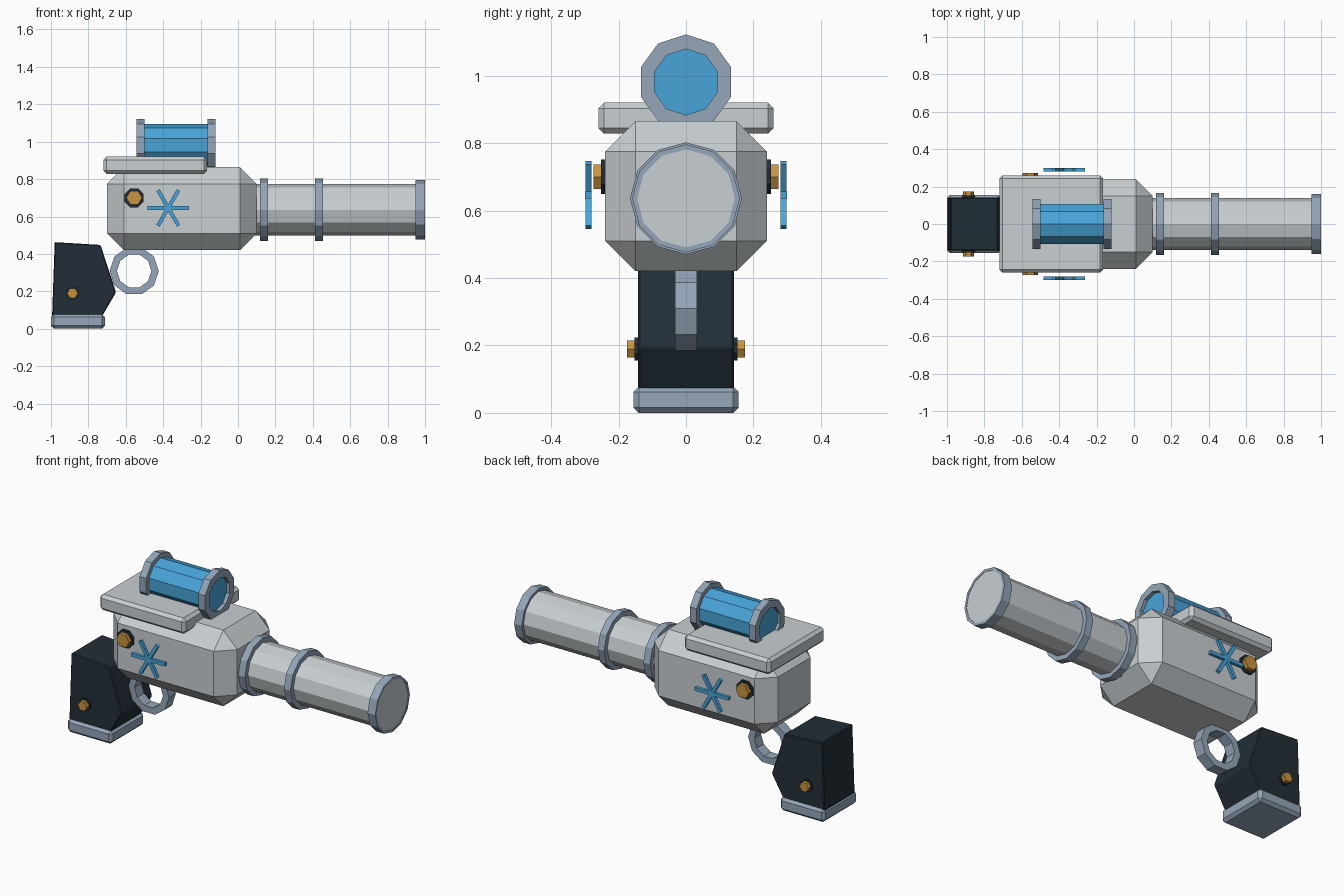
import bpy, bmesh, math
from mathutils import Vector

if "Cube" in bpy.data.objects:
    bpy.data.objects.remove(bpy.data.objects["Cube"])


def material(name, rgb):
    m = bpy.data.materials.new(name)
    m.diffuse_color = (*rgb, 1)
    m.use_nodes = True
    m.node_tree.nodes["Principled BSDF"].inputs["Base Color"].default_value = m.diffuse_color
    return m


LIGHT = material("light grey", (0.58, 0.62, 0.64))
STEEL = material("blue steel", (0.30, 0.38, 0.48))
BLUE = material("bright blue", (0.065, 0.376, 0.70))
DARK = material("dark slate", (0.016, 0.027, 0.038))
GOLD = material("gold", (0.58, 0.29, 0.05))


def finish(name, bm, mat, bevel=0):
    if bevel:
        bmesh.ops.bevel(bm, geom=bm.edges[:], offset=bevel, segments=1,
                        affect='EDGES', clamp_overlap=True)
    bmesh.ops.recalc_face_normals(bm, faces=bm.faces[:])
    me = bpy.data.meshes.new(name)
    bm.to_mesh(me)
    bm.free()
    me.materials.append(mat)
    ob = bpy.data.objects.new(name, me)
    bpy.context.collection.objects.link(ob)
    return ob


def box(name, lo, hi, mat, bevel=0):
    bm = bmesh.new()
    bmesh.ops.create_cube(bm, size=1)
    for v in bm.verts:
        v.co = Vector([(l + h) / 2 + c * (h - l) for c, l, h in zip(v.co, lo, hi)])
    return finish(name, bm, mat, bevel)


def ngon(cu, cz, r, n, turn=0):
    return [(cu + r * math.cos(turn + math.tau * i / n),
             cz + r * math.sin(turn + math.tau * i / n)) for i in range(n)]


def extrude(name, outer, axis, a, b, mat, inner=None, bevel=0):
    """Extrude a profile (u, z) along x or y; an inner profile makes a ring."""
    bm = bmesh.new()

    def loop(pts, t):
        return [bm.verts.new((t, u, z) if axis == 'x' else (u, t, z)) for u, z in pts]

    def bridge(p, q):
        for i in range(len(p)):
            j = (i + 1) % len(p)
            bm.faces.new((p[i], p[j], q[j], q[i]))

    oa, ob = loop(outer, a), loop(outer, b)
    bridge(oa, ob)
    if inner:
        ia, ib = loop(inner, a), loop(inner, b)
        bridge(ia, ib)
        bridge(oa, ia)
        bridge(ob, ib)
    else:
        bm.faces.new(oa)
        bm.faces.new(ob)
    return finish(name, bm, mat, bevel)


UP = math.pi / 2

# main body and top plate
box("body", (-0.70, -0.24, 0.42), (0.10, 0.24, 0.865), LIGHT, 0.09)
box("top_plate", (-0.72, -0.26, 0.828), (-0.165, 0.26, 0.92), LIGHT, 0.017)

# barrel with bands and muzzle
BZ = 0.636
extrude("barrel", ngon(0, BZ, 0.138, 12), 'x', 0.05, 0.97, LIGHT)
extrude("muzzle_cap", ngon(0, BZ, 0.146, 12), 'x', 0.96, 0.998, LIGHT)
for i, (a, b, r) in enumerate([(0.117, 0.16, 0.166), (0.413, 0.455, 0.166),
                               (0.95, 1.0, 0.16)]):
    extrude(f"barrel_band_{i + 1}", ngon(0, BZ, r, 12), 'x', a, b, STEEL,
            inner=ngon(0, BZ, 0.137 if i < 2 else 0.145, 12))

# tank with end rings
TZ = 0.981
extrude("tank", ngon(0, TZ, 0.113, 10, UP), 'x', -0.525, -0.14, BLUE)
for name, a in (("tank_ring_rear", -0.543), ("tank_ring_front", -0.162)):
    extrude(name, ngon(0, TZ, 0.141, 10, UP), 'x', a, a + 0.043, STEEL,
            inner=ngon(0, TZ, 0.098, 10, UP))

# trigger guard
extrude("trigger_guard", ngon(-0.555, 0.309, 0.131, 10), 'y', -0.032, 0.032, STEEL,
        inner=ngon(-0.555, 0.309, 0.092, 10))

# grip and its foot
extrude("grip", [(-0.98, 0.463), (-0.735, 0.448), (-0.652, 0.195), (-0.725, 0.07),
                 (-0.995, 0.04)], 'y', -0.142, 0.142, DARK, bevel=0.005)
box("grip_foot", (-1.0, -0.156, 0.0), (-0.712, 0.156, 0.078), STEEL, 0.016)

# details repeated on both sides
for side, s in (("right", -1), ("left", 1)):
    for part, x, z, y, rw, rg, tw, tg in (
            ("body", -0.555, 0.70, 0.23, 0.055, 0.042, 0.022, 0.044),
            ("grip", -0.885, 0.19, 0.135, 0.037, 0.029, 0.017, 0.04)):
        extrude(f"{part}_washer_{side}", ngon(x, z, rw, 8, math.pi / 8), 'y',
                s * y, s * (y + tw), DARK)
        extrude(f"{part}_bolt_{side}", ngon(x, z, rg, 6), 'y',
                s * y, s * (y + tg), GOLD)
    # six-pointed ornament from three crossed bars
    for k in range(3):
        a = k * math.pi / 3
        c, n = math.cos(a), math.sin(a)
        pts = [(-0.373 + u * c - v * n, 0.646 + u * n + v * c)
               for u, v in ((-0.11, -0.01), (0.11, -0.01), (0.11, 0.01), (-0.11, 0.01))]
        e = 0.0004 * k  # keeps the crossing bars from being coplanar
        extrude(f"star_bar_{side}_{k + 1}", pts, 'y', s * (0.28 + e), s * (0.299 - e), BLUE)
